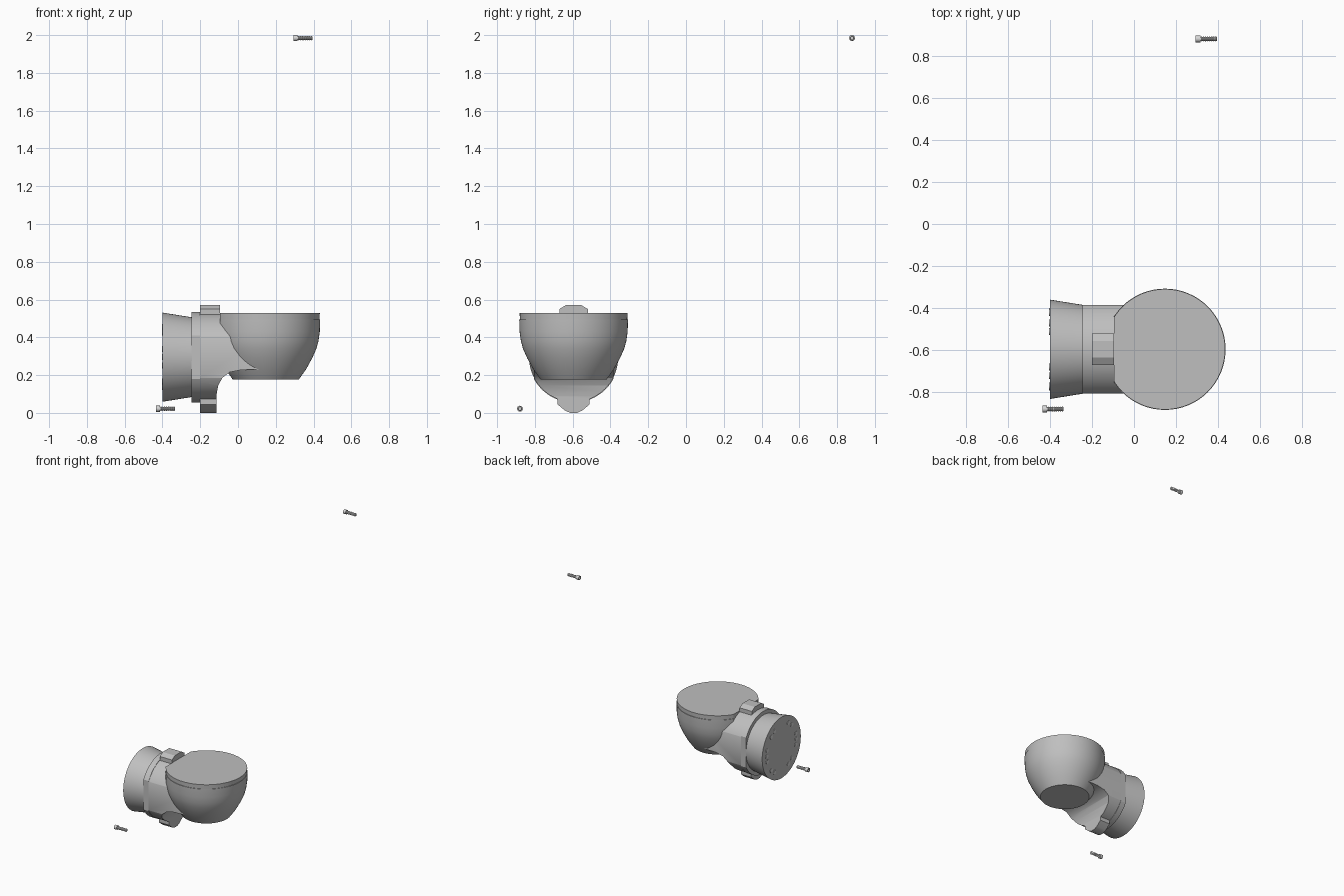
import bpy, bmesh, math
from mathutils import Matrix, Vector

if "Cube" in bpy.data.objects:
    bpy.data.objects.remove(bpy.data.objects["Cube"])

CY, CZ = -0.595, 0.295   # pipe axis
BX = 0.147               # bowl axis
NECK_X = -0.095          # plane where the bowl is trimmed


def material(name, v):
    m = bpy.data.materials.new(name)
    m.use_nodes = True
    m.diffuse_color = (v, v, v, 1)
    m.node_tree.nodes["Principled BSDF"].inputs["Base Color"].default_value = (v, v, v, 1)
    return m


GREY = material("housing grey", 0.52)
STEEL = material("light steel", 0.68)


def finish(bm, name, mat):
    bmesh.ops.recalc_face_normals(bm, faces=bm.faces)
    mesh = bpy.data.meshes.new(name)
    bm.to_mesh(mesh)
    bm.free()
    ob = bpy.data.objects.new(name, mesh)
    bpy.context.collection.objects.link(ob)
    mesh.materials.append(mat)
    return ob


def lathe(profile, centre, axis="z", n=64):
    """Solid of revolution from (radius, height) points, capped at both ends."""
    bm = bmesh.new()
    rings = [[bm.verts.new((r * math.cos(2 * math.pi * i / n), r * math.sin(2 * math.pi * i / n), h))
              for i in range(n)] for r, h in profile]
    for a, b in zip(rings, rings[1:]):
        for i in range(n):
            j = (i + 1) % n
            bm.faces.new((a[i], a[j], b[j], b[i]))
    bm.faces.new(rings[0])
    bm.faces.new(rings[-1])
    turn = Matrix.Rotation(math.pi / 2, 4, "Y") if axis == "x" else Matrix()
    bm.transform(Matrix.Translation(centre) @ turn)
    return bm


def clip(bm, point, normal):
    """Remove what lies beyond a plane and close the cut."""
    geom = bm.verts[:] + bm.edges[:] + bm.faces[:]
    cut = bmesh.ops.bisect_plane(bm, geom=geom, plane_co=point, plane_no=normal, clear_outer=True)
    edges = [e for e in cut["geom_cut"] if isinstance(e, bmesh.types.BMEdge)]
    bmesh.ops.contextual_create(bm, geom=edges)


def prism(points, offset):
    """Extrude a closed outline along an offset."""
    bm = bmesh.new()
    face = bm.faces.new([bm.verts.new(p) for p in points])
    ext = bmesh.ops.extrude_face_region(bm, geom=[face])
    bmesh.ops.translate(bm, vec=offset, verts=[v for v in ext["geom"] if isinstance(v, bmesh.types.BMVert)])
    return bm


# Bowl and its lid, trimmed where they meet the neck
bowl = lathe([(0.175, 0.177), (0.213, 0.23), (0.246, 0.29), (0.268, 0.34), (0.279, 0.38),
              (0.286, 0.43), (0.288, 0.495)], (BX, CY, 0))
lid = lathe([(0.284, 0.492), (0.286, 0.528)], (BX, CY, 0))
for part, name in ((bowl, "bowl"), (lid, "bowl_lid")):
    clip(part, (NECK_X, CY, 0), (-1, 0, 0))
    finish(part, name, GREY)

# Collar with flattened sides
collar = lathe([(0.24, -0.245), (0.24, -0.2)], (0, CY, CZ), "x")
for s in (-1, 1):
    clip(collar, (0, CY + s * 0.21, 0), (0, s, 0))
finish(collar, "collar", GREY)

# Neck: side outline intersected with a cylinder
outline = [(-0.201, 0.0), (-0.115, 0.0), (-0.115, 0.09), (-0.105, 0.145), (-0.083, 0.185), (-0.045, 0.215),
           (0.02, 0.228), (BX, 0.23), (BX, 0.5), (NECK_X, 0.5), (NECK_X, 0.6), (-0.201, 0.6)]
neck = finish(prism([(x, CY - 0.21, z) for x, z in outline], Vector((0, 0.42, 0))), "neck", GREY)
cutter = finish(lathe([(0.237, -0.3), (0.237, 0.3)], (0, CY, CZ), "x"), "neck_cutter", GREY)
cutter.hide_render = True
mod = neck.modifiers.new("round", "BOOLEAN")
mod.operation, mod.solver, mod.object = "INTERSECT", "EXACT", cutter
bpy.context.view_layer.objects.active = neck
bpy.ops.object.modifier_apply(modifier="round")
bpy.data.objects.remove(cutter)

# Top and bottom lugs
top = [(0.075, 0.5), (0.075, 0.55), (0.04, 0.571)]
bottom = [(0.085, 0.1), (0.085, 0.045), (0.045, 0.012), (0.018, 0.0)]
for name, half, x1 in (("top_lug", top, NECK_X), ("bottom_lug", bottom, -0.115)):
    loop = half + [(-y, z) for y, z in reversed(half)]
    finish(prism([(-0.2, CY + y, z) for y, z in loop], Vector((x1 + 0.2, 0, 0))), name, GREY)

# Flared end flange
finish(lathe([(0.236, -0.4), (0.211, -0.244)], (0, CY, CZ), "x"), "end_flange", GREY)

# Bolt heads on the flange face, mirrored left and right
for deg in (-62, -46, -14, 0, 14, 46, 62):
    for s in (-1, 1):
        a = math.radians(deg)
        at = (-0.4, CY + s * 0.18 * math.cos(a), CZ + 0.18 * math.sin(a))
        finish(lathe([(0.016, -0.003), (0.016, 0.002)], at, "x", 16), "flange_bolt", STEEL)

# Two loose threaded screws with recessed sockets
thread = [(0.009 + 0.003 * (i % 2), 0.022 + 0.0049 * i) for i in range(17)]
for name, at in (("lower_screw", (-0.435, -0.879, 0.022)), ("upper_screw", (0.293, 0.879, 1.984))):
    finish(lathe([(0.008, 0.01), (0.008, 0.0), (0.016, 0.0), (0.016, 0.022)] + thread, at, "x", 20), name, STEEL)

# Smooth curved surfaces, keep sharp rims
for ob in bpy.context.collection.objects:
    ob.select_set(ob.type == "MESH")
bpy.context.view_layer.objects.active = neck
bpy.ops.object.shade_smooth_by_angle(angle=math.radians(30))
